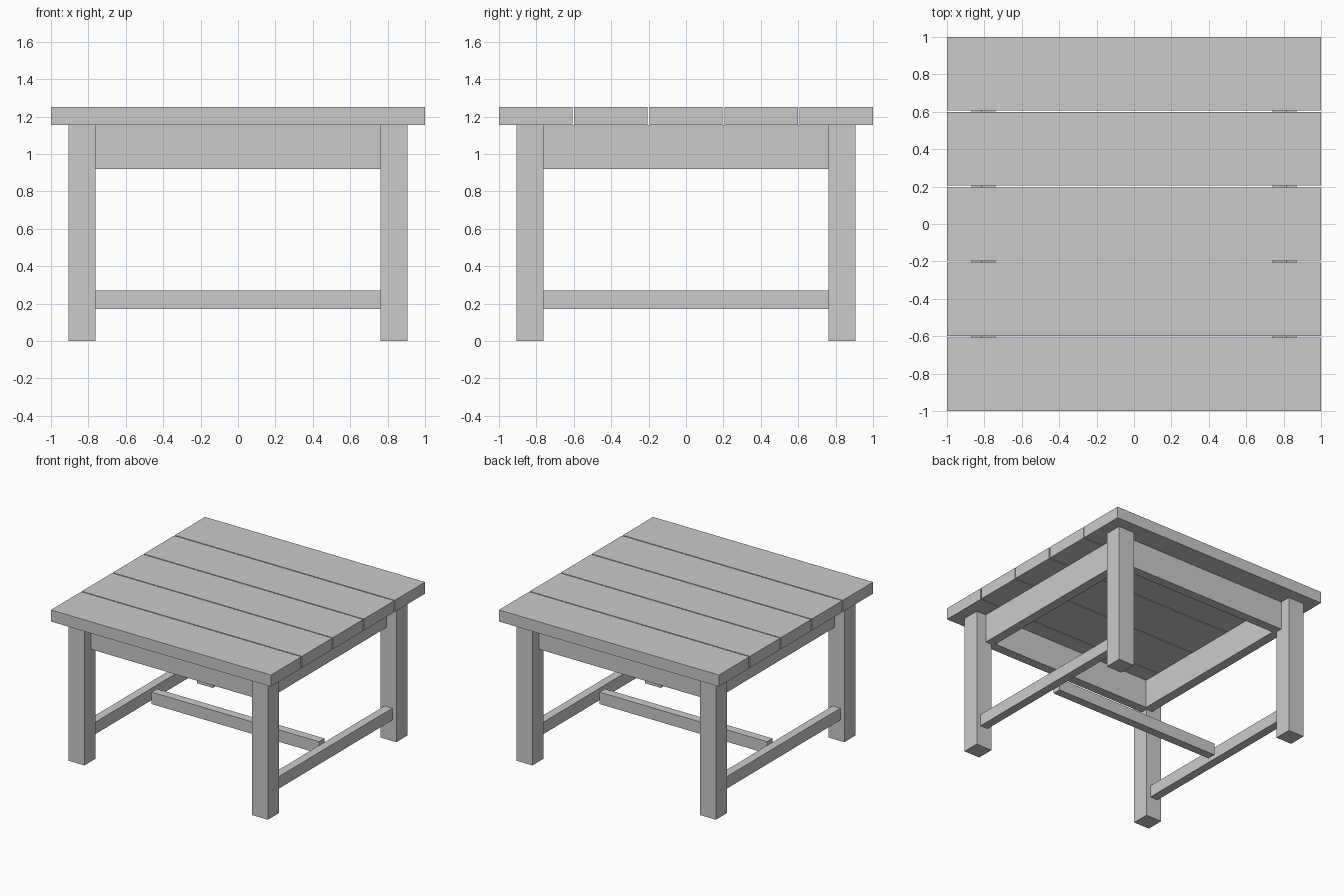
import bpy

if "Cube" in bpy.data.objects:
    bpy.data.objects.remove(bpy.data.objects["Cube"])

wood = bpy.data.materials.new("plain_grey")
wood.diffuse_color = (0.6, 0.6, 0.6, 1)
wood.use_nodes = True
wood.node_tree.nodes["Principled BSDF"].inputs["Base Color"].default_value = wood.diffuse_color


def box(name, x, y, z):
    """Box from (min, max) ranges on each axis."""
    bpy.ops.mesh.primitive_cube_add(size=1)
    ob = bpy.context.object
    ob.name = name
    ob.location = [(r[0] + r[1]) / 2 for r in (x, y, z)]
    ob.scale = [r[1] - r[0] for r in (x, y, z)]
    bpy.ops.object.transform_apply(location=True, rotation=False, scale=True)
    ob.data.materials.append(wood)


def side(s, a, b):
    """Range a..b placed on the positive or negative side."""
    return tuple(sorted((s * a, s * b)))


TOP, UNDER = 1.25, 1.155
LEG_IN, LEG_OUT = 0.762, 0.906
SPAN = (-LEG_IN, LEG_IN)
APRON_Z, RAIL_Z = (0.92, UNDER), (0.172, 0.27)

# Table top: five planks with narrow gaps
gap = 0.009
width = (2 - 4 * gap) / 5
for i in range(5):
    y0 = -1 + i * (width + gap)
    box(f"top_plank_{i + 1}", (-1, 1), (y0, y0 + width), (UNDER, TOP))

# Legs
for sx, xn in ((-1, "left"), (1, "right")):
    for sy, yn in ((-1, "front"), (1, "back")):
        box(f"{yn}_{xn}_leg", side(sx, LEG_IN, LEG_OUT),
            side(sy, LEG_IN, LEG_OUT), (0, UNDER))

# Aprons under the top, and the low side rails
for s, xn, yn in ((-1, "left", "front"), (1, "right", "back")):
    box(f"{yn}_apron", SPAN, side(s, 0.74, 0.818), APRON_Z)
    box(f"{xn}_apron", side(s, 0.74, 0.818), SPAN, APRON_Z)
    box(f"{xn}_rail", side(s, 0.80, 0.87), SPAN, RAIL_Z)

# Centre rail between the side rails
box("centre_rail", SPAN, (-0.035, 0.035), RAIL_Z)
